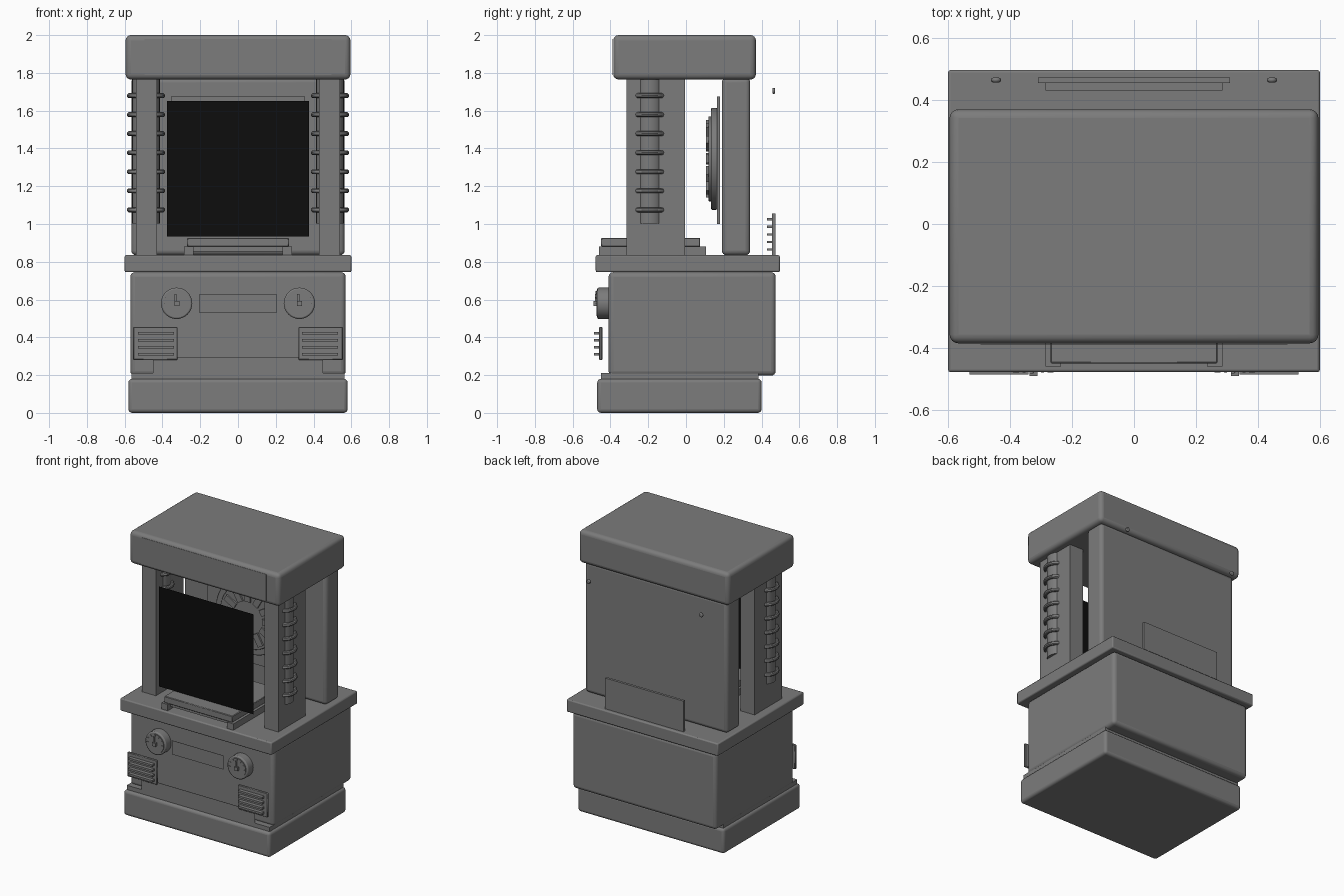
import bpy, math
from mathutils import Matrix

if "Cube" in bpy.data.objects:
    bpy.data.objects.remove(bpy.data.objects["Cube"])


def material(name, rgb):
    m = bpy.data.materials.new(name)
    m.diffuse_color = (*rgb, 1)
    m.use_nodes = True
    m.node_tree.nodes["Principled BSDF"].inputs["Base Color"].default_value = m.diffuse_color
    return m


GREY = material("grey", (0.2, 0.2, 0.2))
BLACK = material("black", (0.004, 0.004, 0.004))


def finish(ob, name, mat=GREY, bevel=0, segments=4):
    ob.name = name
    ob.data.materials.append(mat)
    if bevel:
        mod = ob.modifiers.new("round", "BEVEL")
        mod.width, mod.segments = bevel, segments
    bpy.ops.object.shade_smooth_by_angle(angle=math.radians(35))
    return ob


def box(name, x, y, z, bevel=0, mat=GREY, segments=4):
    """Box from (min, max) ranges."""
    bpy.ops.mesh.primitive_cube_add(size=1)
    ob = bpy.context.object
    ob.data.transform(Matrix.Diagonal((x[1] - x[0], y[1] - y[0], z[1] - z[0], 1)))
    ob.location = [(r[0] + r[1]) / 2 for r in (x, y, z)]
    return finish(ob, name, mat, bevel, segments)


def plate(name, x, y, z, mat=GREY):
    return box(name, (-x, x), (y - 0.001, y + 0.001), z, mat=mat)


def disc(name, x, z, r, y, bevel=0, sides=32):
    """Cylinder lying along y."""
    bpy.ops.mesh.primitive_cylinder_add(vertices=sides, radius=r, depth=y[1] - y[0],
                                        location=(x, sum(y) / 2, z),
                                        rotation=(math.pi / 2, 0, 0))
    return finish(bpy.context.object, name, GREY, bevel, 2)


# Main cabinet
box("plinth", (-0.58, 0.58), (-0.47, 0.40), (0, 0.18), 0.02)
box("plinth_step", (-0.565, 0.565), (-0.45, 0.385), (0.17, 0.21))
box("cabinet", (-0.57, 0.57), (-0.41, 0.475), (0.197, 0.745), 0.025)
box("counter", (-0.6, 0.6), (-0.478, 0.497), (0.745, 0.835), 0.008, segments=2)
box("canopy", (-0.595, 0.595), (-0.385, 0.37), (1.765, 2.0), 0.028)
box("back_panel", (-0.565, 0.565), (0.19, 0.34), (0.835, 1.775), 0.025)

# Front plates and screen
plate("sign_plate", 0.495, -0.388, (1.79, 1.98))
plate("label_plate", 0.205, -0.455, (0.53, 0.63))
plate("kick_plate", 0.45, -0.45, (0.19, 0.295))
plate("screen", 0.375, -0.36, (0.935, 1.65), BLACK)

# Tray on the counter
box("tray_top", (-0.27, 0.27), (-0.45, 0.075), (0.88, 0.927), 0.004, segments=1)
box("tray_core", (-0.24, 0.24), (-0.43, 0.09), (0.855, 0.88))

# Paired parts
for s in (-1, 1):
    def span(a, b):
        return tuple(sorted((s * a, s * b)))

    box("tray_rail", span(0.235, 0.285), (-0.46, 0.105), (0.833, 0.88))
    box("column", span(0.43, 0.54), (-0.315, -0.005), (0.83, 1.77))

    # Coil around the column
    bpy.ops.mesh.primitive_cylinder_add(vertices=24, radius=0.073, depth=0.765,
                                        location=(s * 0.487, -0.192, 1.385))
    finish(bpy.context.object, "coil_core")
    for i in range(7):
        bpy.ops.mesh.primitive_torus_add(major_radius=0.088, minor_radius=0.0135,
                                         major_segments=32, minor_segments=10,
                                         location=(s * 0.487, -0.192, 1.075 + 0.1008 * i))
        ring = finish(bpy.context.object, "coil_ring")
        ring.scale.y = 0.87

    # Dial with pointer and ticks
    cx = s * 0.325
    disc("dial", cx, 0.58, 0.083, (-0.47, -0.40), 0.008)
    disc("dial_face", cx, 0.58, 0.068, (-0.474, -0.46))
    box("pointer", (cx - 0.012, cx), (-0.482, -0.47), (0.565, 0.63))
    box("pointer_grip", (cx - 0.012, cx + 0.014), (-0.49, -0.47), (0.567, 0.592))
    for i in range(7):
        a = math.radians(30 * i)
        tick = box("dial_tick", (-0.006, 0.006), (-0.477, -0.47), (-0.002, 0.002))
        tick.location = (cx + 0.06 * math.cos(a), -0.475, 0.58 + 0.06 * math.sin(a))
        tick.rotation_euler.y = -a

    # Front vent
    box("vent_plate", span(0.32, 0.555), (-0.46, -0.443), (0.28, 0.455), 0.004, segments=1)
    for i in range(4):
        z = 0.31 + 0.0375 * i
        box("vent_slat", span(0.34, 0.53), (-0.486, -0.455), (z - 0.007, z + 0.007))

    # Rear screw
    disc("rear_screw", s * 0.445, 1.705, 0.016, (0.457, 0.472), 0.006, 16)

# Rear vent
box("rear_vent_plate", (-0.31, 0.31), (0.455, 0.473), (0.835, 1.055))
for i in range(5):
    z = 0.865 + 0.04 * i
    box("rear_vent_slat", (-0.285, 0.285), (0.43, 0.46), (z - 0.006, z + 0.006))

# Wheel ornament behind the screen
WZ = 1.345
box("wheel_board", (-0.355, 0.355), (0.163, 0.18), (1.0, 1.675))
disc("wheel_disc", 0, WZ, 0.27, (0.133, 0.165), 0.006, 48)
disc("wheel_inner", 0, WZ, 0.225, (0.118, 0.135), 0.004, 48)
disc("wheel_hub", 0, WZ, 0.03, (0.106, 0.12))
for i in range(12):
    a = math.pi * i / 6
    block = box("wheel_block", (-0.045, 0.045), (-0.008, 0.008), (-0.022, 0.022))
    block.location = (0.16 * math.cos(a), 0.114, WZ + 0.16 * math.sin(a))
    block.rotation_euler.y = -a
